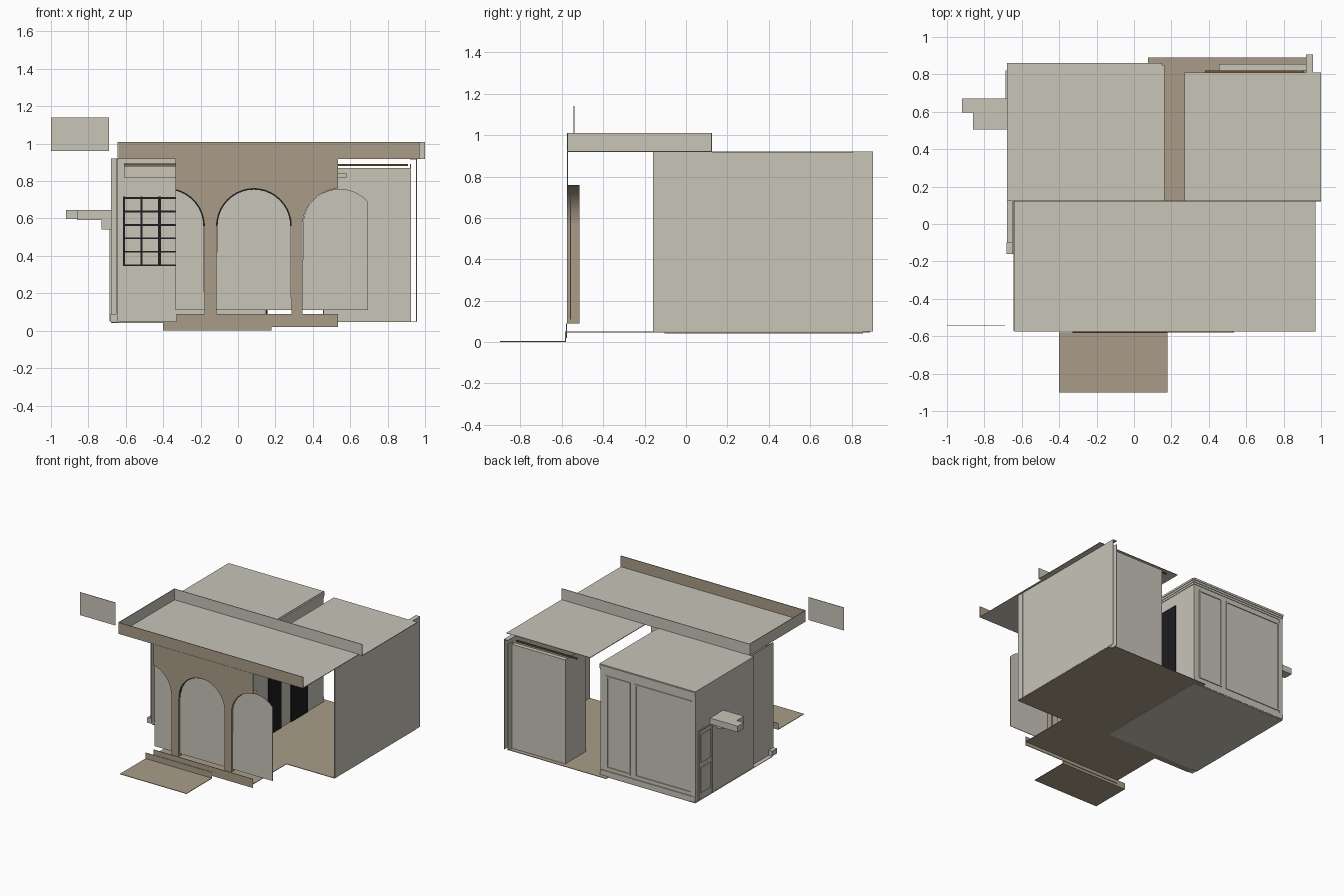
import bpy, math

def mat(name, c):
    m = bpy.data.materials.new(name)
    m.diffuse_color = (*c, 1)
    return m

LIGHT = mat("pale_plaster", (0.58, 0.555, 0.485))
BROWN = mat("tan_stone", (0.40, 0.335, 0.25))
BLACK = mat("black_iron", (0.012, 0.012, 0.014))
GOLD = mat("dark_gold", (0.16, 0.095, 0.02))
T = 0.005  # sheet thickness


def mesh(name, verts, faces, m):
    me = bpy.data.meshes.new(name)
    me.from_pydata(verts, [], faces)
    me.materials.append(m)
    ob = bpy.data.objects.new(name, me)
    bpy.context.collection.objects.link(ob)
    return ob


def box(name, x0, x1, y0, y1, z0, z1, m=LIGHT):
    v = [(x, y, z) for x in (x0, x1) for y in (y0, y1) for z in (z0, z1)]
    f = [(0, 1, 3, 2), (4, 6, 7, 5), (0, 4, 5, 1), (2, 3, 7, 6), (0, 2, 6, 4), (1, 5, 7, 3)]
    return mesh(name, v, f, m)


def prism(name, pts, y0, y1, m):
    """Extrude an x-z outline along y."""
    n = len(pts)
    v = [(x, y0, z) for x, z in pts] + [(x, y1, z) for x, z in pts]
    f = [tuple(range(n)), tuple(range(2 * n - 1, n - 1, -1))]
    f += [(i, i + n, (i + 1) % n + n, (i + 1) % n) for i in range(n)]
    return mesh(name, v, f, m)


def frame(name, a0, a1, z0, z1, w, y0, y1, m=LIGHT):
    """Rectangular trim in the x-z plane."""
    for i, (p, q, r, s) in enumerate([(a0, a0 + w, z0, z1), (a1 - w, a1, z0, z1),
                                      (a0, a1, z0, z0 + w), (a0, a1, z1 - w, z1)]):
        box(f"{name}_{i}", p, q, y0, y1, r, s, m)


# --- floors, apron and steps
box("main_floor", -0.64, 0.955, -0.16, 0.855, 0.046, 0.05, BROWN)
box("rear_floor_strip", 0.075, 0.92, 0.855, 0.89, 0.046, 0.05, BROWN)
box("porch_floor", -0.33, 0.535, -0.575, -0.16, 0.046, 0.05, BROWN)
box("left_room_underside", -0.68, 0.15, -0.105, 0.855, 0.042, 0.046)
box("front_apron", -0.40, 0.18, -0.9, -0.58, 0, 0.004, BROWN)
box("step_riser", -0.40, 0.18, -0.584, -0.58, 0, 0.05, BROWN)
box("facade_base", -0.33, 0.535, -0.58, -0.575, 0.02, 0.09, BROWN)

# --- arcade facade
SPRING, R = 0.56, 0.2
ARCHES = [(-0.38, -0.335, -0.18), (0.085, -0.115, 0.285), (0.545, 0.345, 0.695)]


def arch(cx, xa, xb, r, n=20):
    """Arc points between the x limits, left to right."""
    a = math.acos(max(-1, min(1, (xa - cx) / r)))
    b = math.acos(max(-1, min(1, (xb - cx) / r)))
    return [(cx + r * math.cos(a + (b - a) * i / n), SPRING + r * math.sin(a + (b - a) * i / n))
            for i in range(n + 1)]


def band(name, pts, y0, y1, m):
    n = len(pts)
    v = [(x, y, z) for y in (y0, y1) for x, z in pts]
    return mesh(name, v, [(i, i + 1, i + 1 + n, i + n) for i in range(n - 1)], m)


left = arch(ARCHES[0][0], -0.335, -0.18, R) + [(-0.18, 0.09)]
middle = [(-0.115, 0.09)] + arch(ARCHES[1][0], -0.115, 0.285, R) + [(0.285, 0.09)]
right = [(0.345, 0.09)] + arch(ARCHES[2][0], 0.345, 0.535, R)
prism("arcade_facade", [(-0.335, 0.92)] + left + middle + right + [(0.535, 0.92)],
      -0.575, -0.571, BROWN)
for nm, p in (("left", left), ("middle", middle), ("right", right)):
    band(nm + "_arch_reveal", p, -0.575, -0.515, BROWN)
for i, (cx, xa, xb) in enumerate(ARCHES):
    prism(f"arch_panel_{i}", [(xa, 0.11)] + arch(cx, xa, xb, R - 0.002) + [(xb, 0.11)],
          -0.560, -0.556, LIGHT)
# thin dark edging on the first two arches
for nm, p, q in (("left", left[:-1], arch(ARCHES[0][0], -0.335, -0.186, R - 0.006)),
                 ("middle", middle[1:-1], arch(ARCHES[1][0], -0.109, 0.279, R - 0.006))):
    prism(nm + "_arch_edging", p + q[::-1], -0.566, -0.562, BLACK)

# --- porch roof and parapets
box("porch_roof", -0.64, 0.97, -0.573, 0.125, 0.919, 0.924)
box("front_parapet", -0.64, 0.97, -0.576, -0.571, 0.922, 1.01, BROWN)
box("left_parapet", -0.643, -0.638, -0.571, 0.122, 0.922, 1.01)
box("rear_parapet", -0.64, 1.0, 0.12, 0.125, 0.922, 1.01)

# --- left room
box("left_ceiling", -0.68, 0.15, 0.125, 0.855, 0.917, 0.922)
box("left_wall_rear", -0.68, -0.65, 0.13, 0.855, 0.05, 0.917)
box("left_wall_front", -0.652, -0.645, -0.16, 0.13, 0.05, 0.917)
box("left_baseboard_end", -0.683, -0.652, -0.16, -0.10, 0.05, 0.09)
box("room_front_wall", -0.645, 0.15, -0.105, -0.1, 0.05, 0.917)
box("room_back_wall", -0.68, 0.15, 0.845, 0.85, 0.05, 0.917)
box("room_right_wall", 0.145, 0.15, -0.105, 0.85, 0.05, 0.917)
box("window_header", -0.61, -0.23, -0.115, -0.105, 0.82, 0.88)
box("left_curtain_rail", -0.61, -0.23, -0.125, -0.105, 0.882, 0.895, GOLD)

# window bars on the front wall
for i in range(5):
    x = -0.61 + i * 0.095
    w = 0.008 if i == 2 else 0.005
    box(f"window_upright_{i}", x - w, x + w, -0.112, -0.105, 0.345, 0.717, BLACK)
for i in range(6):
    z = 0.35 + i * 0.072
    box(f"window_bar_{i}", -0.615, -0.225, -0.111, -0.105, z - 0.005, z + 0.005, BLACK)

# dark doors on the right side of the room
for i, (y0, y1) in enumerate([(0.16, 0.32), (0.44, 0.65)]):
    box(f"dark_door_{i}", 0.15, 0.157, y0, y1, 0.05, 0.78, BLACK)

# rear trim, crown steps and baseboard
frame("rear_narrow_trim", -0.11, 0.10, 0.11, 0.84, 0.012, 0.85, 0.856)
frame("rear_wide_trim", -0.65, -0.15, 0.11, 0.84, 0.012, 0.85, 0.856)
box("rear_baseboard", -0.68, 0.15, 0.85, 0.857, 0.05, 0.09)
for i in range(3):
    d = 0.004 + 0.004 * i
    z = 0.87 + 0.016 * i
    box(f"rear_crown_{i}", -0.68, 0.15, 0.85, 0.85 + d, z, z + 0.016)
    box(f"side_crown_{i}", 0.15, 0.15 + d, 0.125, 0.85, z, z + 0.016)

# side door and projecting shelf on the left wall
for i, (y0, y1, z0, z1) in enumerate([(0.64, 0.65, 0.05, 0.6), (0.81, 0.82, 0.05, 0.6),
                                      (0.64, 0.82, 0.59, 0.6), (0.67, 0.79, 0.1, 0.3),
                                      (0.67, 0.79, 0.34, 0.56)]):
    box(f"side_door_trim_{i}", -0.686, -0.68, y0, y1, z0, z1)
box("shelf_beam", -0.92, -0.68, 0.595, 0.67, 0.597, 0.645)
box("shelf_side", -0.86, -0.68, 0.505, 0.595, 0.592, 0.645)
box("shelf_bracket", -0.73, -0.68, 0.505, 0.595, 0.54, 0.592)

# --- right room
box("right_ceiling", 0.27, 1.0, 0.125, 0.81, 0.917, 0.922)
box("right_wall", 0.953, 0.957, -0.105, 0.905, 0.05, 0.92)
box("right_wall_end_trim", 0.952, 0.958, -0.16, -0.105, 0.05, 0.92)
box("right_wall_cap", 0.92, 0.957, 0.81, 0.905, 0.916, 0.92)
box("right_back_wall", 0.455, 0.925, 0.85, 0.855, 0.05, 0.87)
box("right_return_wall", 0.455, 0.46, 0.60, 0.85, 0.05, 0.87)
box("back_wall_corner", 0.92, 0.925, 0.85, 0.905, 0.05, 0.89)
box("back_wall_ledge", 0.455, 0.92, 0.82, 0.855, 0.866, 0.87)
box("right_curtain_rail", 0.38, 0.91, 0.81, 0.82, 0.88, 0.892, GOLD)
box("wall_lamp", 0.46, 0.58, 0.58, 0.60, 0.82, 0.84)

# --- detached upper panel
box("detached_panel", -1.0, -0.69, -0.543, -0.539, 0.96, 1.14)
